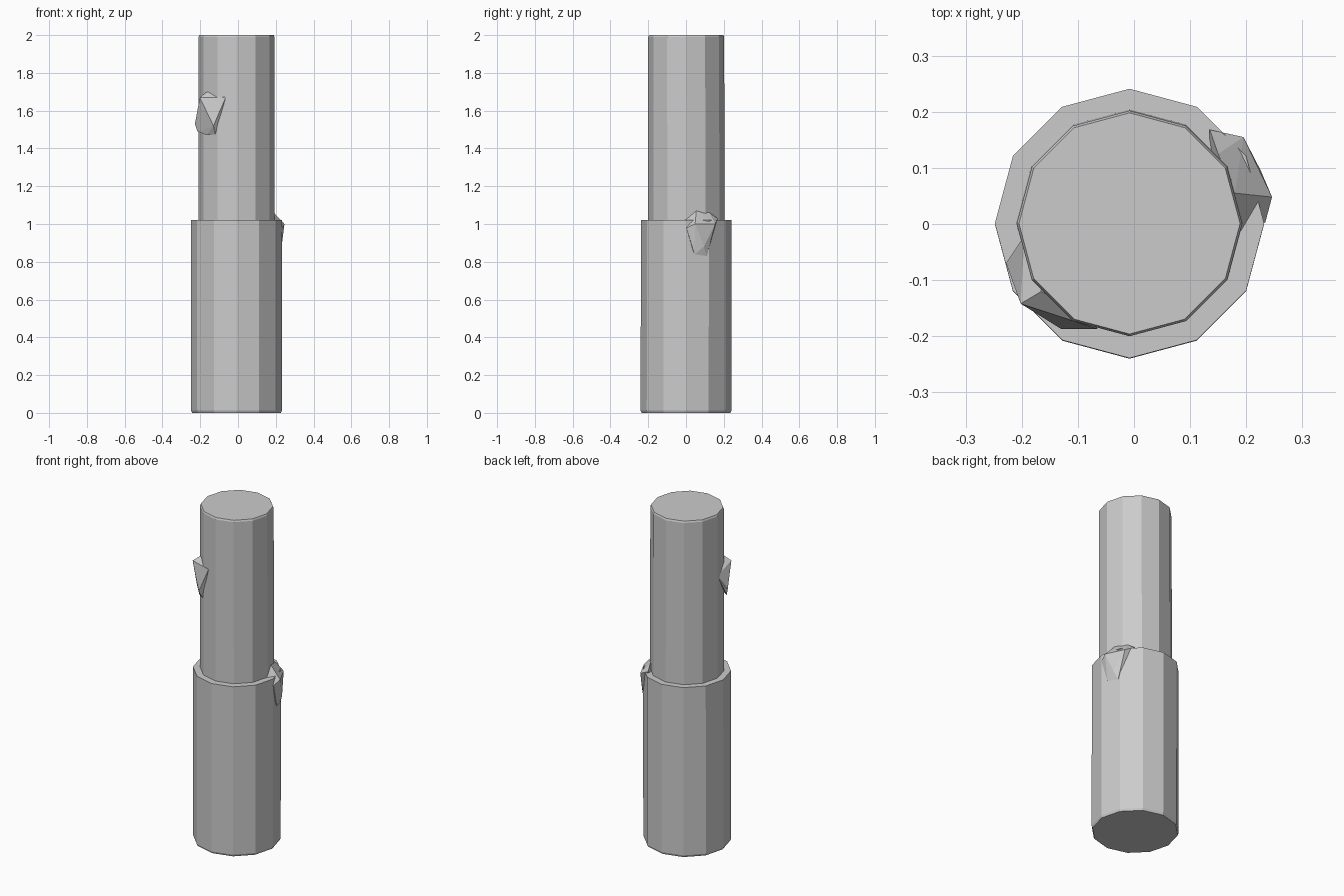
import bpy, bmesh, math

if "Cube" in bpy.data.objects:
    bpy.data.objects.remove(bpy.data.objects["Cube"])

CX = -0.008  # trunk axis


def add_object(name, bm):
    bmesh.ops.recalc_face_normals(bm, faces=bm.faces)
    mesh = bpy.data.meshes.new(name)
    bm.to_mesh(mesh)
    bm.free()
    obj = bpy.data.objects.new(name, mesh)
    bpy.context.collection.objects.link(obj)
    return obj


def trunk_section(name, rings, sides=12):
    """Closed faceted cylinder from (radius, z, y offset) rings."""
    bm = bmesh.new()
    loops = []
    for r, z, dy in rings:
        angles = [2 * math.pi * i / sides for i in range(sides)]
        loops.append([bm.verts.new((CX + r * math.cos(a), dy + r * math.sin(a), z))
                      for a in angles])
    for low, high in zip(loops, loops[1:]):
        for i in range(sides):
            j = (i + 1) % sides
            bm.faces.new((low[i], low[j], high[j], high[i]))
    bm.faces.new(loops[0][::-1])
    bm.faces.new(loops[-1])
    return add_object(name, bm)


def knot(name, points):
    """Faceted stub wrapped around a few corner points."""
    bm = bmesh.new()
    for p in points:
        bm.verts.new(p)
    result = bmesh.ops.convex_hull(bm, input=bm.verts)
    loose = [v for v in bm.verts if not v.link_faces]
    bmesh.ops.delete(bm, geom=loose, context='VERTS')
    return add_object(name, bm)


# Stepped trunk
trunk_section("lower_trunk", [(0.235, 0.0, 0.0), (0.24, 0.012, 0.0), (0.24, 1.02, 0.001)])
trunk_section("upper_trunk", [(0.202, 1.0, 0.002), (0.201, 1.99, 0.001), (0.197, 2.0, 0.001)])

# Cut branch stub on the front left of the upper trunk
knot("upper_knot", [
    (-0.202, -0.142, 1.67), (-0.065, -0.187, 1.67), (-0.165, -0.12, 1.70),
    (-0.130, -0.187, 1.52), (-0.228, -0.070, 1.53), (-0.215, -0.080, 1.49),
    (-0.165, -0.130, 1.47), (-0.120, -0.165, 1.475), (-0.195, -0.020, 1.62),
    (-0.110, -0.100, 1.58),
])

# Cut branch stub on the right, at the top of the lower trunk
knot("lower_knot", [
    (0.246, 0.048, 1.00), (0.195, 0.155, 1.00), (0.180, 0.055, 1.07),
    (0.150, 0.125, 1.06), (0.135, 0.168, 1.03), (0.180, -0.030, 1.02),
    (0.234, 0.003, 0.98), (0.226, 0.095, 0.88), (0.226, 0.045, 0.84),
    (0.205, 0.110, 0.83), (0.130, 0.060, 0.95),
])
